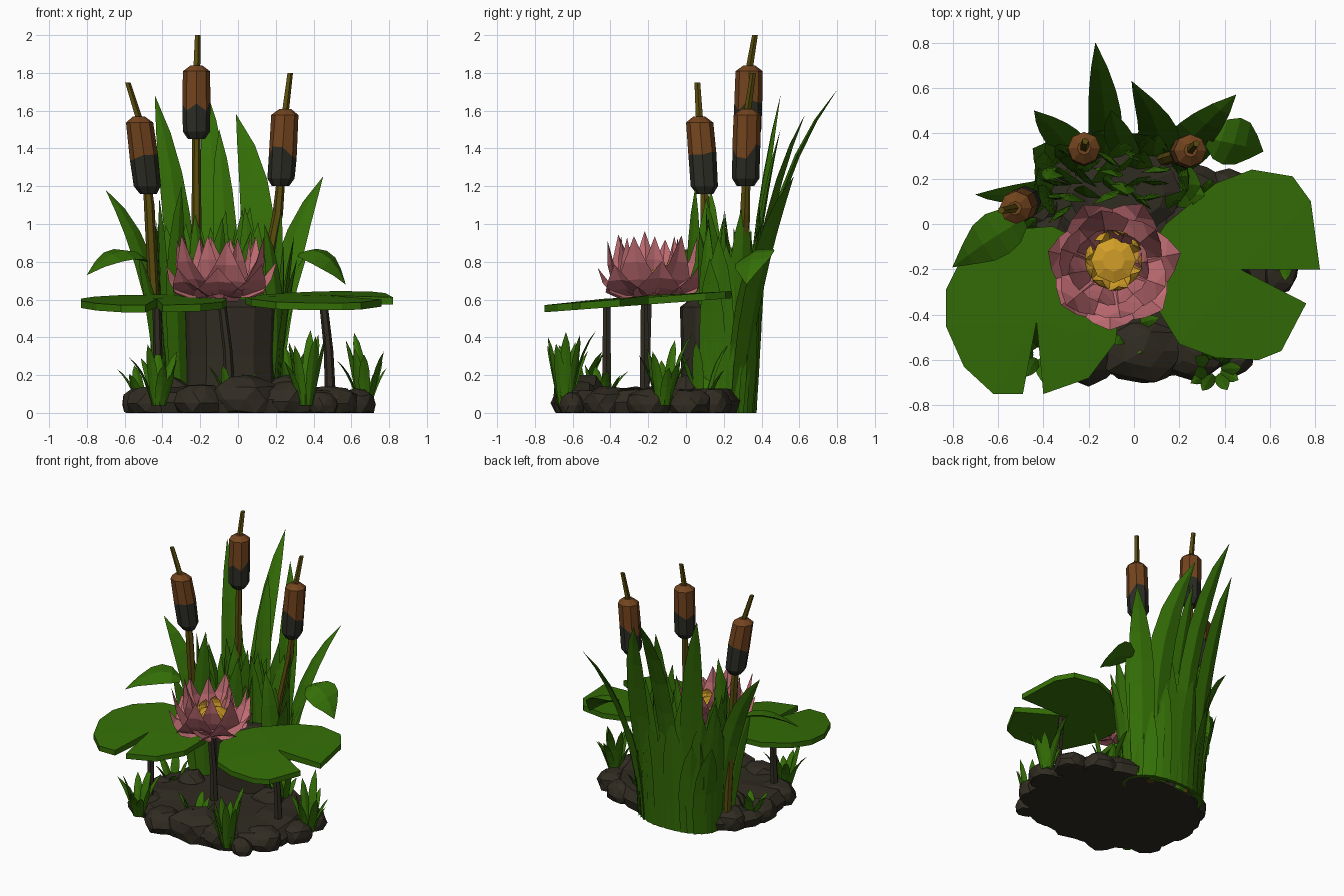
import bpy, bmesh, math, random
from mathutils import Vector as V

if "Cube" in bpy.data.objects:
    bpy.data.objects.remove(bpy.data.objects["Cube"])

random.seed(4)
R = random.uniform

def mat(name, c):
    m = bpy.data.materials.new(name)
    m.diffuse_color = (*c, 1)
    m.use_nodes = True
    m.node_tree.nodes["Principled BSDF"].inputs["Base Color"].default_value = m.diffuse_color
    return m

GREEN = mat("leaf_green", (0.034, 0.155, 0.002))
MUD = mat("dark_mud", (0.03, 0.025, 0.016))
OLIVE = mat("olive_stem", (0.10, 0.072, 0.004))
BROWN = mat("cattail_brown", (0.17, 0.058, 0.013))
SOOT = mat("cattail_dark", (0.024, 0.025, 0.018))
PINK = mat("petal_pink", (0.52, 0.15, 0.17))
GOLD = mat("stamen_gold", (0.64, 0.34, 0.02))

def finish(bm, name, *mats):
    for v in bm.verts:
        v.co.z = max(0, v.co.z)
    bmesh.ops.recalc_face_normals(bm, faces=bm.faces)
    me = bpy.data.meshes.new(name)
    bm.to_mesh(me)
    bm.free()
    for m in mats:
        me.materials.append(m)
    ob = bpy.data.objects.new(name, me)
    bpy.context.collection.objects.link(ob)
    return ob

def loft(bm, rings):
    """Skin equal-sized rings of points and cap both ends."""
    rs = [[bm.verts.new(p) for p in r] for r in rings]
    n = len(rs[0])
    for a, b in zip(rs, rs[1:]):
        for i in range(n):
            bm.faces.new((a[i], a[(i + 1) % n], b[(i + 1) % n], b[i]))
    bm.faces.new(rs[0])
    bm.faces.new(rs[-1])

def tube(bm, path, radii, n=6):
    loft(bm, [[V(p) + V((r * math.cos(t), r * math.sin(t), 0))
               for t in (math.tau * i / n for i in range(n))]
              for p, r in zip(path, radii)])

BLADE = (0.8, 0.95, 1, 0.9, 0.6)
PETAL = (0.4, 0.85, 1, 0.55)
DROOP = (0.35, 0.85, 1, 0.9, 0.5)

def leaf(bm, base, ctrl, tip, width, side, shape=BLADE, front=0.25, back=-0.2):
    """Pointed folded leaf swept along a quadratic curve."""
    base, ctrl, tip, side = V(base), V(ctrl), V(tip), V(side).normalized()
    rings, n = [], len(shape)
    for i, k in enumerate(shape):
        t = i / n
        p = base * (1 - t) ** 2 + ctrl * 2 * t * (1 - t) + tip * t * t
        tan = (ctrl - base) * (1 - t) + (tip - ctrl) * t
        nor = tan.cross(side).normalized()
        w = width * k / 2
        rings.append([p - side * w, p + nor * w * front, p + side * w, p + nor * w * back])
    rings.append([tip + (q - p) * 0.02 for q in rings[-1]])
    loft(bm, rings)

# Muddy base slab
bm = bmesh.new()
N = 18
jit = [R(0.94, 1.05) for _ in range(N)]
loft(bm, [[(0.02 + 0.63 * k * j * math.cos(math.tau * i / N),
            -0.18 + 0.52 * k * j * math.sin(math.tau * i / N), z + (R(-.012, .012) if z else 0))
           for i, j in enumerate(jit)]
          for k, z in ((0.97, 0), (1, 0.06), (0.92, 0.12), (0.5, 0.13))])
finish(bm, "mud_base", MUD)

# Rocks around the rim
bm = bmesh.new()
for x, y, rx, ry, h in ((0.04, -0.56, .2, .16, .2), (-.2, -.58, .14, .13, .15), (.27, -.57, .14, .12, .17),
                        (.45, -.6, .08, .07, .11), (.5, -.42, .14, .13, .14), (.62, -.2, .11, .12, .13),
                        (.58, .02, .12, .12, .12), (-.45, -.42, .14, .13, .14), (-.52, -.15, .1, .13, .13),
                        (-.35, -.05, .12, .1, .19), (.25, .0, .13, .1, .2), (.42, .14, .13, .1, .13),
                        (-.42, .08, .13, .12, .14)):
    vs = bmesh.ops.create_icosphere(bm, subdivisions=2, radius=1)["verts"]
    for v in vs:
        c = v.co * R(0.88, 1.06)
        v.co = (x + c.x * rx, y + c.y * ry, max(0, min(h, h * 0.35 + c.z * h * 0.72)))
bmesh.ops.dissolve_degenerate(bm, dist=0.002, edges=bm.edges)
finish(bm, "rim_rocks", MUD)

# Dark root clump in front of the reeds
bm = bmesh.new()
jit = [R(0.94, 1.05) for _ in range(12)]
loft(bm, [[(-0.04 + 0.25 * k * j * math.cos(math.tau * i / 12),
            0.14 + 0.18 * k * j * math.sin(math.tau * i / 12), z) for i, j in enumerate(jit)]
          for k, z in ((1, 0.02), (0.96, 0.3), (1, 0.56), (0.7, 0.6))])
finish(bm, "root_clump", MUD)

# Reed bundle: a ring of shorter blades around a filled middle
C = V((-0.09, 0.19, 0))
bm = bmesh.new()
for i in range(21):
    a = math.radians(-15 + 215 * i / 20)
    d = V((math.cos(a), math.sin(a), 0))
    base = C + V((0.3 * d.x, 0.17 * d.y, 0.0))
    h = R(0.65, 0.95) if i % 2 else R(0.8, 1.15)
    top = base + d * R(0.03, 0.09) + V((R(-.05, .05), 0, h))
    leaf(bm, base, base + d * 0.02 + V((0, 0, h * 0.6)), top, R(.14, .18), (-d.y, d.x, 0))
for i in range(28):
    p = C + V((-.25 + .42 * (i % 7) / 6, -.07 + .06 * (i // 7), 0.35))
    a = R(-.7, .7)
    leaf(bm, p, p + V((0, 0, .3)), p + V((R(-.08, .08), R(-.05, .1), R(.35, .75))),
         0.13, (math.cos(a), math.sin(a), 0))
finish(bm, "reed_bundle", GREEN)

# Tall individual blades: base, control, tip, width, side direction
bm = bmesh.new()
for b, c, t, w, s in (
        ((-.14, .3, 0), (-.1, .38, 1.2), (-.17, .8, 1.71), .15, (1, 0, 0)),
        ((.05, .3, 0), (.2, .36, 1.05), (-.01, .63, 1.58), .19, (1, -.2, 0)),
        ((.16, .27, 0), (.2, .34, .85), (.45, .57, 1.25), .18, (1, -.6, .2)),
        ((-.27, .3, 0), (-.27, .36, 1.0), (-.44, .5, 1.68), .16, (1, .3, .1)),
        ((-.36, .16, 0), (-.42, .14, .85), (-.7, .13, 1.18), .14, (.8, .8, .3)),
        ((-.02, .3, .1), (-.07, .36, 1.0), (-.1, .5, 1.5), .13, (1, .1, 0)),
        ((-.3, .06, 0), (-.36, .03, .7), (-.3, .05, 1.2), .13, (1, .8, 0)),
        ((.18, .12, 0), (.23, .1, .6), (.14, .12, 1.0), .13, (.7, .7, 0)),
        ((-.4, .08, .05), (-.42, .06, .5), (-.53, -.01, .85), .1, (.7, .7, 0)),
        ((.18, .25, .1), (.22, .28, .6), (.37, .36, .85), .1, (.7, -.7, 0))):
    leaf(bm, b, c, t, w, s, (.75, .9, 1, 1, .95, .8, .5))
finish(bm, "tall_blades", GREEN)

# Bent-over leaf ends on the left and right
bm = bmesh.new()
leaf(bm, (-.49, .02, .81), (-.62, -.04, .9), (-.8, -.19, .73), .21, (-.5, .8, .25), DROOP)
leaf(bm, (.33, .38, .84), (.46, .37, .86), (.57, .32, .68), .23, (.35, .9, .3), DROOP)
finish(bm, "drooping_leaves", GREEN)

# Cattails: stem path, then head bottom, head top and tip
def cattail(name, stem, lo, hi, tip):
    lo, hi, tip = V(lo), V(hi), V(tip)
    bm = bmesh.new()
    tube(bm, stem + [lo + (hi - lo) * 0.1], [0.028] * len(stem) + [0.022])
    tube(bm, [hi - (hi - lo) * 0.05, tip], [0.02, 0.016], 5)
    finish(bm, name + "_stem", OLIVE)
    bm = bmesh.new()
    rings = []
    for t, r in ((0, .045), (.1, .072), (.45, .074), (.92, .072), (1, .03)):
        p = lo.lerp(hi, t)
        rings.append([p + V((r * math.cos(k * math.tau / 8), r * math.sin(k * math.tau / 8),
                             R(-.04, .04) if t == .45 else 0)) for k in range(8)])
    loft(bm, rings)
    cut = lo.lerp(hi, .4).z
    for f in bm.faces:
        f.material_index = int(f.calc_center_median().z < cut)
    finish(bm, name + "_head", BROWN, SOOT)

cattail("left_cattail", [(-.42, .12, 0), (-.45, .11, .7), (-.47, .1, 1.1)],
        (-.475, .1, 1.16), (-.525, .07, 1.57), (-.585, .06, 1.75))
cattail("middle_cattail", [(-.2, .28, 0), (-.22, .31, .8)],
        (-.22, .325, 1.45), (-.22, .335, 1.84), (-.215, .365, 2.0))
cattail("right_cattail", [(.08, .27, 0), (.15, .29, .75), (.21, .31, 1.05)],
        (.225, .315, 1.2), (.25, .325, 1.61), (.275, .355, 1.8))

# Notched lily pads: the first outline point is the notch apex
def pad(name, outline):
    bm = bmesh.new()
    def z(x, y):
        return 0.612 + 0.075 * (y + 0.2)
    top = [bm.verts.new((x, y, z(x, y) + (0.01 if i == 0 else 0))) for i, (x, y) in enumerate(outline)]
    bot = [bm.verts.new((x, y, z(x, y) - 0.038)) for x, y in outline]
    n = len(outline)
    for i in range(1, n - 1):
        bm.faces.new((top[0], top[i], top[i + 1]))
        bm.faces.new((bot[0], bot[i + 1], bot[i]))
    for i in range(n):
        j = (i + 1) % n
        bm.faces.new((top[i], bot[i], bot[j], top[j]))
    finish(bm, name, GREEN)

pad("right_lily_pad", [(.47, -.2), (.82, -.2), (.78, .1), (.7, .21), (.52, .24), (.36, .18), (.14, 0),
                       (.04, -.15), (.07, -.32), (.2, -.53), (.36, -.59), (.55, -.6), (.65, -.56), (.76, -.35)])
pad("left_lily_pad", [(-.43, -.43), (-.4, -.75), (-.2, -.68), (-.08, -.52), (-.06, -.3), (-.18, -.1),
                      (-.36, -.01), (-.6, -.03), (-.76, -.15), (-.83, -.29), (-.83, -.45), (-.75, -.63),
                      (-.62, -.75), (-.49, -.75)])

# Pad and flower stems
bm = bmesh.new()
for a, b in (((.49, -.22, .05), (.45, -.22, .6)), ((-.44, -.42, .05), (-.43, -.42, .58)),
             ((-.04, -.22, .05), (-.09, -.2, .62))):
    tube(bm, [a, V(a).lerp(V(b), .5) + V((.01, 0, 0)), b], [.03, .025, .022])
finish(bm, "water_stems", MUD)

# Water lily flower: three whorls of broad petals
F = V((-0.1, -0.19, 0))
bm = bmesh.new()
for n, off, rc, zc, rt, zt, w in ((7, .2, .24, .58, .3, .79, .27), (6, .7, .23, .62, .25, .93, .23),
                                  (6, .15, .18, .66, .18, .95, .17)):
    for i in range(n):
        a = off + math.tau * i / n
        d = V((math.cos(a), math.sin(a), 0))
        k = R(-.025, .02)
        leaf(bm, F + d * .05 + V((0, 0, .61)), F + d * rc + V((0, 0, zc)),
             F + d * (rt + k) + V((0, 0, zt + k)), w, (-d.y, d.x, 0), PETAL, 0.38, 0.2)
tube(bm, [F + V((0, 0, .59)), F + V((0, 0, .66))], [.1, .15], 9)
finish(bm, "lily_petals", PINK)

# Golden centre
G = F + V((.01, .03, 0))
bm = bmesh.new()
tube(bm, [G + V((0, 0, z)) for z in (.64, .74, .76)], [.08, .1, .05], 8)
for i in range(9):
    a = math.tau * i / 9
    d = V((math.cos(a), math.sin(a), 0))
    p = G + V((0, 0, .66)) + d * .06
    leaf(bm, p, p + d * .1 + V((0, 0, .08)), p + d * R(.03, .06) + V((0, 0, R(.13, .16))),
         .09, (-d.y, d.x, 0))
finish(bm, "lily_centre", GOLD)

# Small grass tufts
bm = bmesh.new()
for x, y, h, n in ((-.42, -.57, .32, 9), (.36, -.64, .38, 10), (.67, -.12, .36, 9),
                   (-.03, -.45, .2, 6), (-.5, -.05, .24, 6), (.3, .08, .33, 6)):
    for i in range(n):
        a = math.tau * i / n + R(-.3, .3)
        d = V((math.cos(a), math.sin(a), 0))
        p = V((x, y, .04)) + d * .03
        hh = h * R(.55, 1.08)
        leaf(bm, p, p + d * .04 + V((0, 0, hh * .7)), p + d * R(.06, .14) + V((0, 0, hh)),
             .06, (-d.y, d.x, 0))
finish(bm, "grass_tufts", GREEN)
